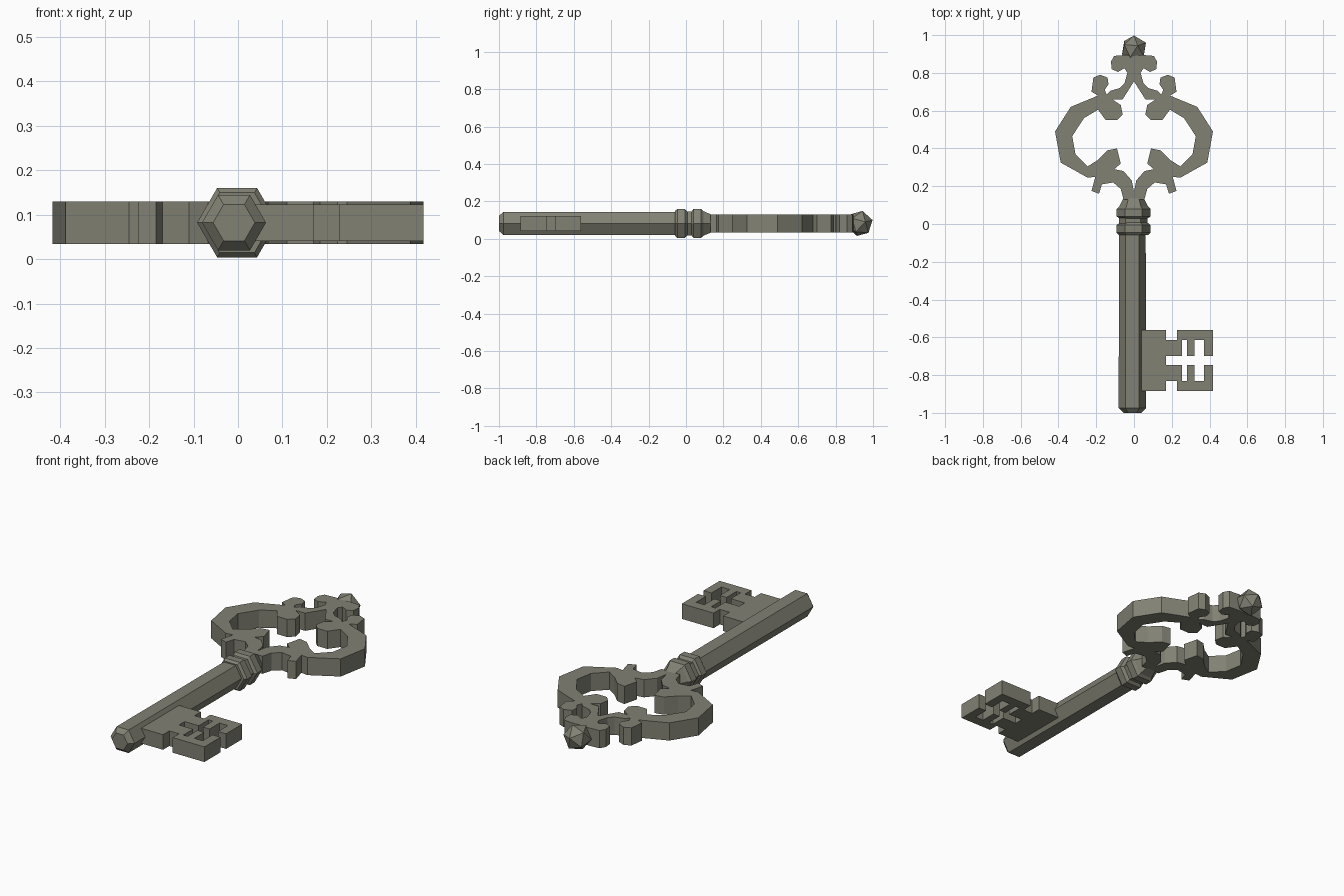
import bpy, bmesh, math
from mathutils import Matrix

cube = bpy.data.objects.get("Cube")
if cube:
    bpy.data.objects.remove(cube, do_unlink=True)

MID = 0.082  # height of the key's centre plane

iron = bpy.data.materials.new("aged_iron")
iron.use_nodes = True
COLOUR = (0.22, 0.22, 0.175, 1)
iron.diffuse_color = COLOUR
iron.node_tree.nodes["Principled BSDF"].inputs["Base Color"].default_value = COLOUR


def finish(name, bm):
    bmesh.ops.recalc_face_normals(bm, faces=bm.faces)
    mesh = bpy.data.meshes.new(name)
    bm.to_mesh(mesh)
    bm.free()
    mesh.materials.append(iron)
    obj = bpy.data.objects.new(name, mesh)
    bpy.context.collection.objects.link(obj)
    return obj


def hex_turning(name, profile, x=0.0):
    """Six-sided turned part along y from (y, radius) pairs."""
    bm = bmesh.new()
    rings = [[bm.verts.new((x + r * math.cos(i * math.pi / 3), y,
                            MID + r * math.sin(i * math.pi / 3)))
              for i in range(6)] for y, r in profile]
    for a, b in zip(rings, rings[1:]):
        for i in range(6):
            j = (i + 1) % 6
            bm.faces.new((a[i], a[j], b[j], b[i]))
    bm.faces.new(rings[0])
    bm.faces.new(rings[-1])
    return finish(name, bm)


def slab(name, outline, half, flip=1):
    """Flat plate cut from an outline, centred on the key's plane."""
    bm = bmesh.new()
    base = bm.faces.new([bm.verts.new((flip * x, y, MID - half)) for x, y in outline])
    top = bmesh.ops.extrude_face_region(bm, geom=[base])["geom"]
    verts = [v for v in top if isinstance(v, bmesh.types.BMVert)]
    bmesh.ops.translate(bm, verts=verts, vec=(0, 0, 2 * half))
    return finish(name, bm)


# Shaft with a chamfered tip
hex_turning("shaft", [(-1, 0.047), (-0.975, 0.072), (0.06, 0.071)], -0.009)

# Double collar and the tapered socket behind it
hex_turning("collar", [(-0.058, 0.078), (-0.046, 0.09), (-0.006, 0.09),
                       (0.007, 0.074), (0.03, 0.074), (0.04, 0.09),
                       (0.08, 0.09), (0.093, 0.076), (0.15, 0.048),
                       (0.175, 0.044)], -0.002)

# Scrolled handle: inner edge going up, then outer edge coming down
inner = [(0, 0.17), (0.012, 0.23), (0.055, 0.28), (0.105, 0.29), (0.07, 0.32),
         (0.09, 0.40), (0.14, 0.39), (0.19, 0.34), (0.245, 0.305), (0.31, 0.37),
         (0.327, 0.465), (0.265, 0.56), (0.19, 0.605), (0.15, 0.55), (0.09, 0.55),
         (0.06, 0.58), (0.07, 0.63), (0.115, 0.66), (0.06, 0.66), (0, 0.755)]
outer = [(0, 0.89), (0.045, 0.895), (0.105, 0.89), (0.122, 0.86), (0.118, 0.82),
         (0.085, 0.805), (0.05, 0.825), (0.035, 0.80), (0.05, 0.745), (0.075, 0.72),
         (0.125, 0.705), (0.145, 0.685), (0.155, 0.71), (0.135, 0.74), (0.14, 0.775),
         (0.18, 0.79), (0.215, 0.775), (0.225, 0.70), (0.19, 0.68), (0.335, 0.62),
         (0.418, 0.49), (0.388, 0.325), (0.245, 0.245), (0.205, 0.25), (0.225, 0.175),
         (0.185, 0.16), (0.17, 0.21), (0.11, 0.22), (0.07, 0.185), (0.055, 0.13),
         (0, 0.13)]
for side, flip in (("left", 1), ("right", -1)):
    slab("handle_scroll_" + side, inner + outer, 0.048, flip)

# Toothed bit, symmetric about its own middle line
comb = [(0.02, 0.162), (0.17, 0.162), (0.17, 0.108), (0.228, 0.108),
        (0.228, 0.162), (0.418, 0.162), (0.418, 0.024), (0.37, 0.024),
        (0.37, 0.108), (0.32, 0.108), (0.32, 0.024), (0.28, 0.024),
        (0.28, 0.108), (0.254, 0.108), (0.254, 0.024), (0.17, 0.024)]
BIT_Y = -0.723
slab("bit", [(x, BIT_Y + d) for x, d in comb]
     + [(x, BIT_Y - d) for x, d in reversed(comb)], 0.041)

# Faceted finial at the end of the handle
bm = bmesh.new()
bmesh.ops.create_icosphere(
    bm, subdivisions=1, radius=0.071,
    matrix=Matrix.Translation((0, 0.929, MID)) @ Matrix.Rotation(math.radians(-75), 4, "X"))
finish("finial", bm)
